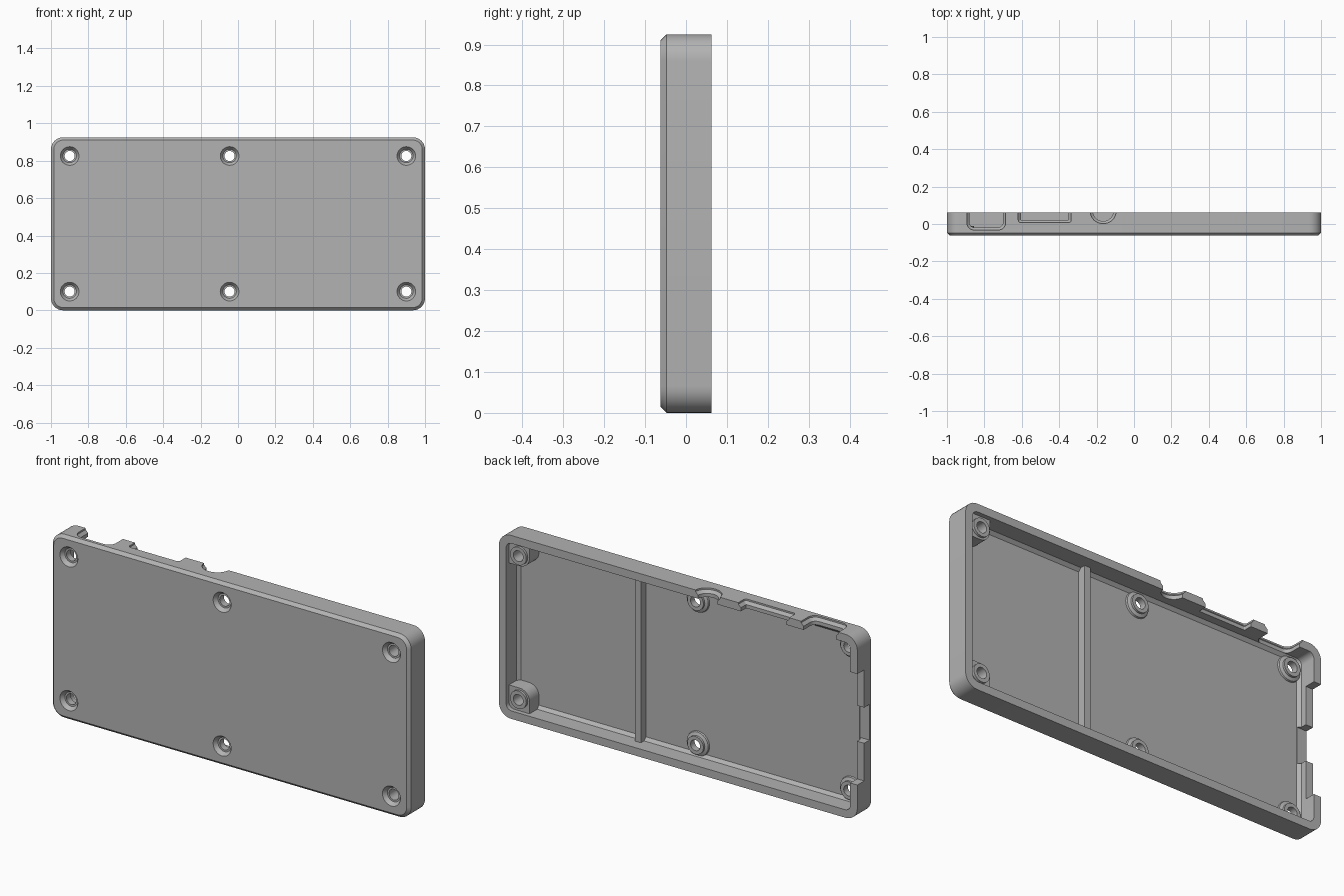
import bpy, bmesh
from math import sin, cos, pi

cube = bpy.data.objects.get("Cube")
if cube:
    bpy.data.objects.remove(cube, do_unlink=True)

grey = bpy.data.materials.new("plain grey")
grey.use_nodes = True
color = (0.45, 0.45, 0.45, 1)
grey.diffuse_color = color
grey.node_tree.nodes["Principled BSDF"].inputs["Base Color"].default_value = color

HALF_Y = 0.0625
HEIGHT = 0.925
FLOOR = -0.035
WALL = 0.04
BEVEL = 0.015
LOW, HIGH = 0.1, 0.825      # screw heights


def rounded(x0, x1, v0, v1, r, n=8):
    """Outline of a rounded rectangle."""
    corners = [(x1 - r, v1 - r), (x0 + r, v1 - r), (x0 + r, v0 + r), (x1 - r, v0 + r)]
    return [(cx + r * cos((q + i / n) * pi / 2), cv + r * sin((q + i / n) * pi / 2))
            for q, (cx, cv) in enumerate(corners) for i in range(n + 1)]


def circle(x, z, r, n=32):
    return [(x + r * cos(2 * pi * i / n), z + r * sin(2 * pi * i / n)) for i in range(n)]


def loft(name, rings, along="y", closed=False):
    """Join equal outlines placed along an axis; cap the ends or close the loop."""
    bm = bmesh.new()
    loops = []
    for outline, d in rings:
        loops.append([bm.verts.new((a, d, b) if along == "y" else (a, b, d))
                      for a, b in outline])
    pairs = list(zip(loops, loops[1:]))
    if closed:
        pairs.append((loops[-1], loops[0]))
    else:
        bm.faces.new(loops[0])
        bm.faces.new(loops[-1])
    for a, b in pairs:
        for i in range(len(a)):
            j = (i + 1) % len(a)
            bm.faces.new((a[i], a[j], b[j], b[i]))
    bmesh.ops.recalc_face_normals(bm, faces=bm.faces)
    mesh = bpy.data.meshes.new(name)
    bm.to_mesh(mesh)
    bm.free()
    mesh.materials.append(grey)
    obj = bpy.data.objects.new(name, mesh)
    bpy.context.collection.objects.link(obj)
    return obj


def box(name, x0, x1, y0, y1, z0, z1):
    outline = [(x0, z0), (x1, z0), (x1, z1), (x0, z1)]
    return loft(name, [(outline, y0), (outline, y1)])


def cut(obj, cutters):
    for c in cutters:
        c.hide_render = True
        mod = obj.modifiers.new("cut", "BOOLEAN")
        mod.operation = "DIFFERENCE"
        mod.solver = "EXACT"
        mod.object = c
    bpy.context.view_layer.update()
    dg = bpy.context.evaluated_depsgraph_get()
    mesh = bpy.data.meshes.new_from_object(obj.evaluated_get(dg))
    obj.modifiers.clear()
    obj.data = mesh


def tray_ring(inset, r):
    return rounded(-1 + inset, 1 - inset, inset, HEIGHT - inset, r)


# Tray with bevelled front edge and bevelled inner floor edge
tray = loft("tray", [
    (tray_ring(BEVEL, 0.05), -HALF_Y),
    (tray_ring(0, 0.065), -HALF_Y + BEVEL),
    (tray_ring(0, 0.065), HALF_Y),
    (tray_ring(WALL, 0.03), HALF_Y),
    (tray_ring(WALL, 0.03), FLOOR + BEVEL),
    (tray_ring(WALL + BEVEL, 0.015), FLOOR)])

# Countersunk screw holes
screws = [(x, z) for x in (-0.9, -0.045, 0.9) for z in (LOW, HIGH)]
holes = []
for x, z in screws:
    holes.append(loft("hole_cutter", [
        (circle(x, z, 0.052), -0.07), (circle(x, z, 0.05), -HALF_Y),
        (circle(x, z, 0.036), -0.043), (circle(x, z, 0.027), -0.043),
        (circle(x, z, 0.027), 0.1)]))

# Flared port openings through the top wall
ports = []
for x0, x1, y0, r in ((-0.88, -0.70, -0.02, 0.03),
                      (-0.605, -0.35, 0.02, 0.004),
                      (-0.22, -0.11, 0.015, 0.055)):
    wide = rounded(x0 - 0.014, x1 + 0.014, y0 - 0.012, 0.2, r + 0.01)
    tight = rounded(x0, x1, y0, 0.2, r)
    ports.append(loft("port_cutter", [(wide, HEIGHT + 0.03), (wide, HEIGHT - 0.008),
                                      (tight, HEIGHT - 0.022), (tight, HEIGHT - 0.06)], "z"))

# Stepped opening in the end wall
mid = HEIGHT / 2
ends = [box("step_cutter", -1.1, -0.93, 0.008, 0.2, mid - 0.28, mid + 0.28),
        box("slot_cutter", -1.1, -0.93, FLOOR + 0.001, 0.2, mid - 0.09, mid + 0.09)]
cut(tray, holes + ports + ends)

# Low conical bosses around the near and middle screws
parts = [tray]
for x, z in screws[:4]:
    parts.append(loft("screw_boss", [
        (circle(x, z, 0.027), FLOOR - 0.002), (circle(x, z, 0.063), FLOOR - 0.002),
        (circle(x, z, 0.06), FLOOR + 0.008), (circle(x, z, 0.045), FLOOR + 0.014),
        (circle(x, z, 0.045), -0.01), (circle(x, z, 0.027), -0.01)], closed=True))

# Tall corner pillars with a raised collar
for z, s in ((LOW, -1), (HIGH, 1)):
    r = 0.055
    turn = [(0.9 - r * cos(i * pi / 16), z - s * r * sin(i * pi / 16)) for i in range(9)]
    wall_z = z + s * 0.07
    outline = turn + [(0.97, z - s * r), (0.97, wall_z), (0.9 - r, wall_z)]
    pillar = loft("corner_pillar", [(outline, FLOOR - 0.002), (outline, 0.04)])
    bore = loft("bore_cutter", [(circle(0.9, z, 0.027), -0.1), (circle(0.9, z, 0.027), 0.1)])
    cut(pillar, [bore])
    holes.append(bore)
    collar = loft("pillar_collar", [
        (circle(0.9, z, 0.027), 0.038), (circle(0.9, z, 0.045), 0.038),
        (circle(0.9, z, 0.045), 0.052), (circle(0.9, z, 0.027), 0.052)], closed=True)
    parts += [pillar, collar]

# Divider rib across the floor
parts.append(box("divider_rib", 0.248, 0.282, FLOOR - 0.002, 0.005, 0.035, HEIGHT - 0.035))

for c in holes + ports + ends:
    bpy.data.objects.remove(c, do_unlink=True)

# Smooth the round walls, keep edges sharp
bpy.ops.object.select_all(action="DESELECT")
for p in parts:
    p.select_set(True)
bpy.context.view_layer.objects.active = tray
bpy.ops.object.shade_smooth_by_angle(angle=pi / 7)
